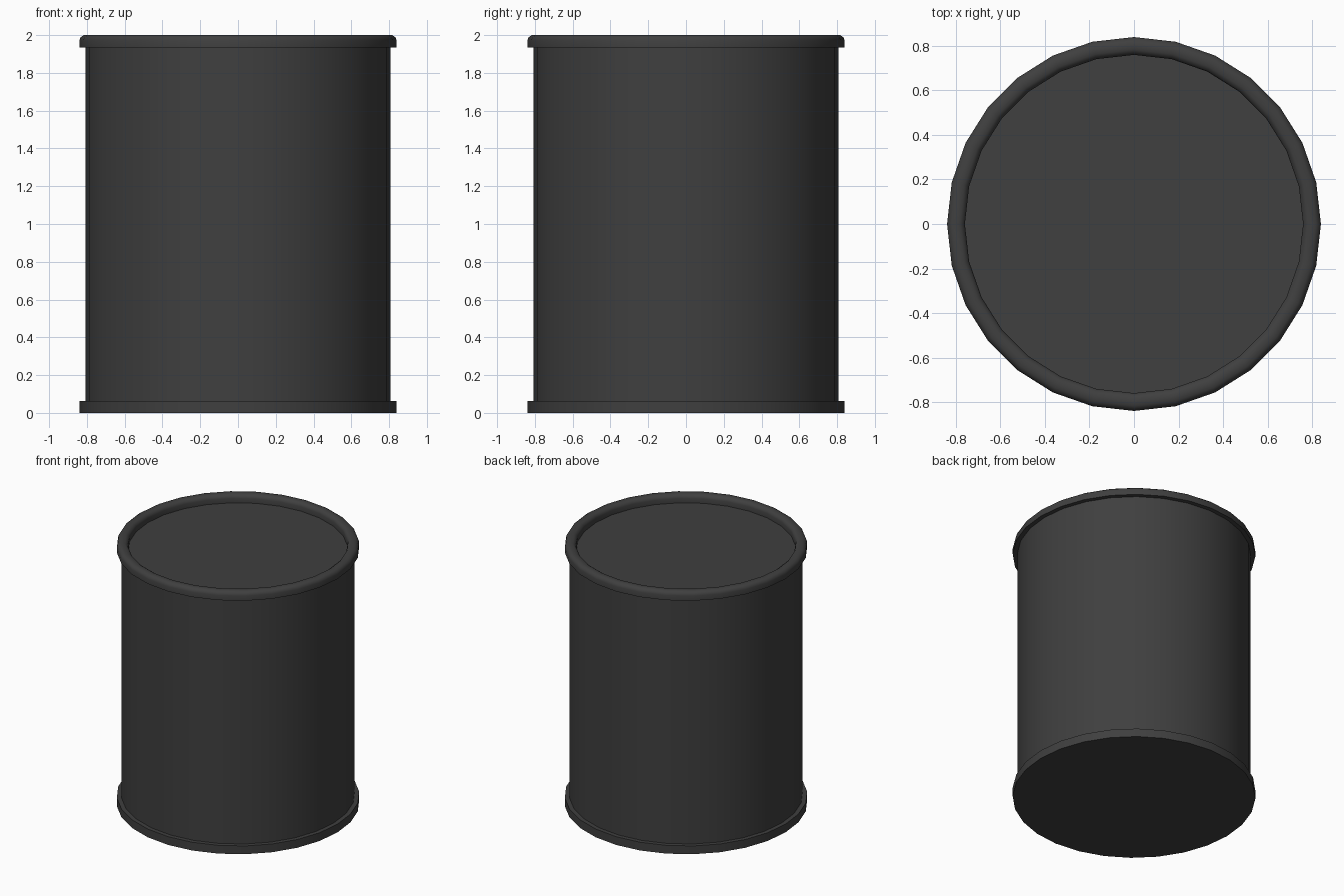
import bpy, bmesh, math

if "Cube" in bpy.data.objects:
    bpy.data.objects.remove(bpy.data.objects["Cube"])

SIDES = 28

dark = bpy.data.materials.new("dark_grey")
dark.diffuse_color = (0.05, 0.05, 0.05, 1)
dark.use_nodes = True
dark.node_tree.nodes["Principled BSDF"].inputs["Base Color"].default_value = dark.diffuse_color


def lathe(name, profile, closed=False, cap_start=False, cap_end=False):
    """Spin an (r, z) profile around z."""
    bm = bmesh.new()
    rings = []
    for r, z in profile:
        rings.append([bm.verts.new((r * math.cos(2 * math.pi * i / SIDES),
                                    r * math.sin(2 * math.pi * i / SIDES), z))
                      for i in range(SIDES)])
    pairs = list(zip(rings, rings[1:]))
    if closed:
        pairs.append((rings[-1], rings[0]))
    for a, b in pairs:
        for i in range(SIDES):
            j = (i + 1) % SIDES
            bm.faces.new((a[i], a[j], b[j], b[i]))
    if cap_start:
        bm.faces.new(rings[0][::-1])
    if cap_end:
        bm.faces.new(rings[-1])
    bmesh.ops.recalc_face_normals(bm, faces=bm.faces)
    mesh = bpy.data.meshes.new(name)
    bm.to_mesh(mesh)
    bm.free()
    mesh.materials.append(dark)
    ob = bpy.data.objects.new(name, mesh)
    bpy.context.collection.objects.link(ob)
    bpy.ops.object.select_all(action='DESELECT')
    ob.select_set(True)
    bpy.context.view_layer.objects.active = ob
    bpy.ops.object.shade_smooth_by_angle(angle=math.radians(50))
    return ob


# Can: flat base, base flange, straight wall, rolled top rim and recessed lid
lathe("can", [
    (0.84, 0.0), (0.84, 0.063),                     # base flange
    (0.808, 0.063), (0.808, 1.935),                 # wall
    (0.84, 1.935), (0.84, 1.972), (0.834, 1.988),   # rim outside
    (0.817, 2.0), (0.783, 2.0),                     # rim crest
    (0.766, 1.988), (0.76, 1.972), (0.76, 1.938),   # rim inside, down to lid
], cap_start=True, cap_end=True)
